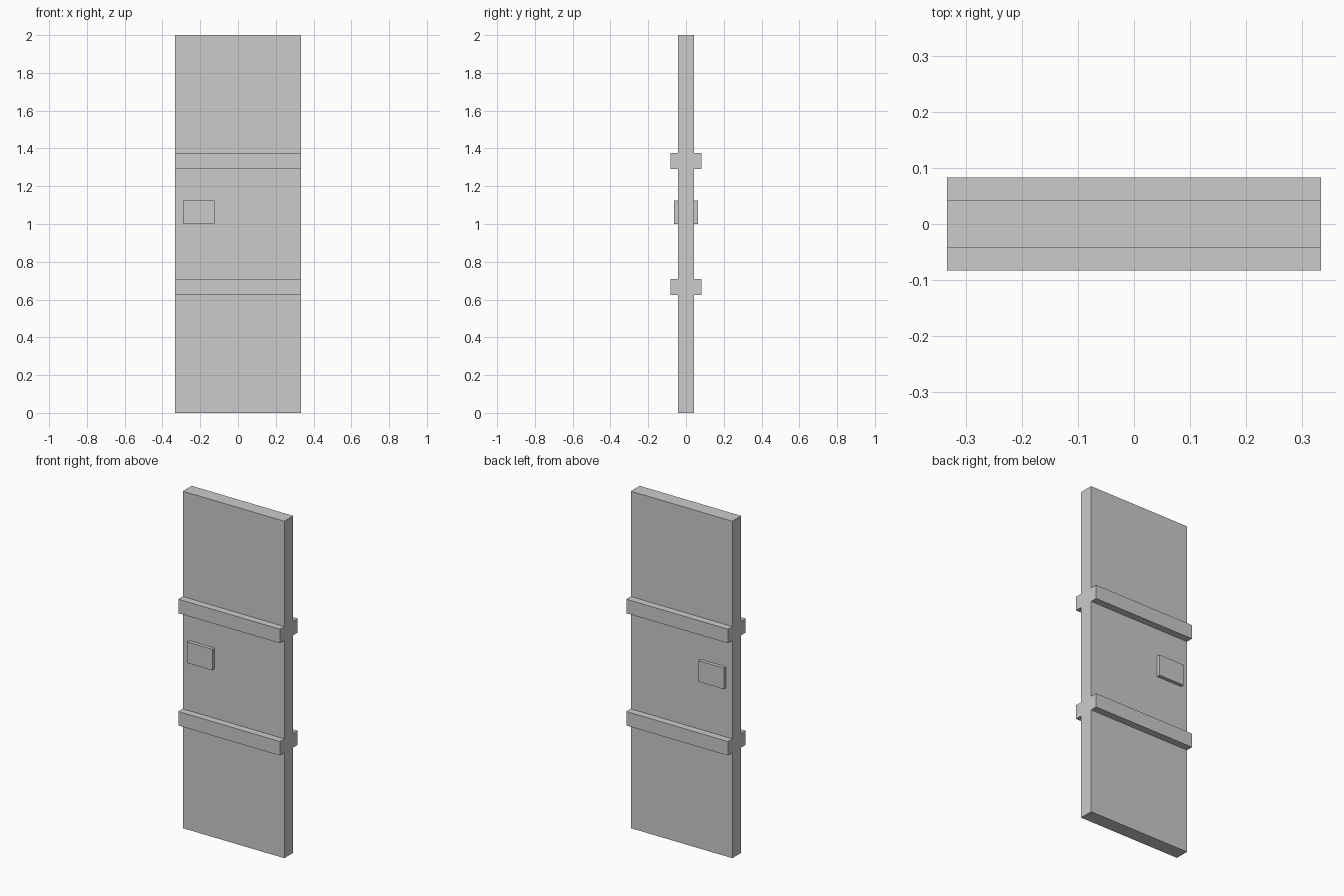
import bpy

if "Cube" in bpy.data.objects:
    bpy.data.objects.remove(bpy.data.objects["Cube"])

U = 1 / 24  # model grid unit


def box(name, x, y, z):
    """Box spanning the given (min, max) ranges, in grid units."""
    ranges = (x, y, z)
    bpy.ops.mesh.primitive_cube_add(size=1)
    ob = bpy.context.object
    ob.name = name
    ob.location = [(a + b) / 2 * U for a, b in ranges]
    ob.scale = [(b - a) * U for a, b in ranges]
    bpy.ops.object.transform_apply(location=True, rotation=False, scale=True)
    return ob


# Door slab
box("door_panel", (-8, 8), (-1, 1), (0, 48))

# Cross rails and latch plate on both faces
for side, s in (("front", -1), ("back", 1)):
    for label, z in (("lower", 15), ("upper", 31)):
        box(f"{side}_{label}_rail", (-8, 8), sorted((s, 2 * s)), (z, z + 2))
    box(f"{side}_latch_plate", (-7, -3), sorted((s, 1.5 * s)), (24, 27))
